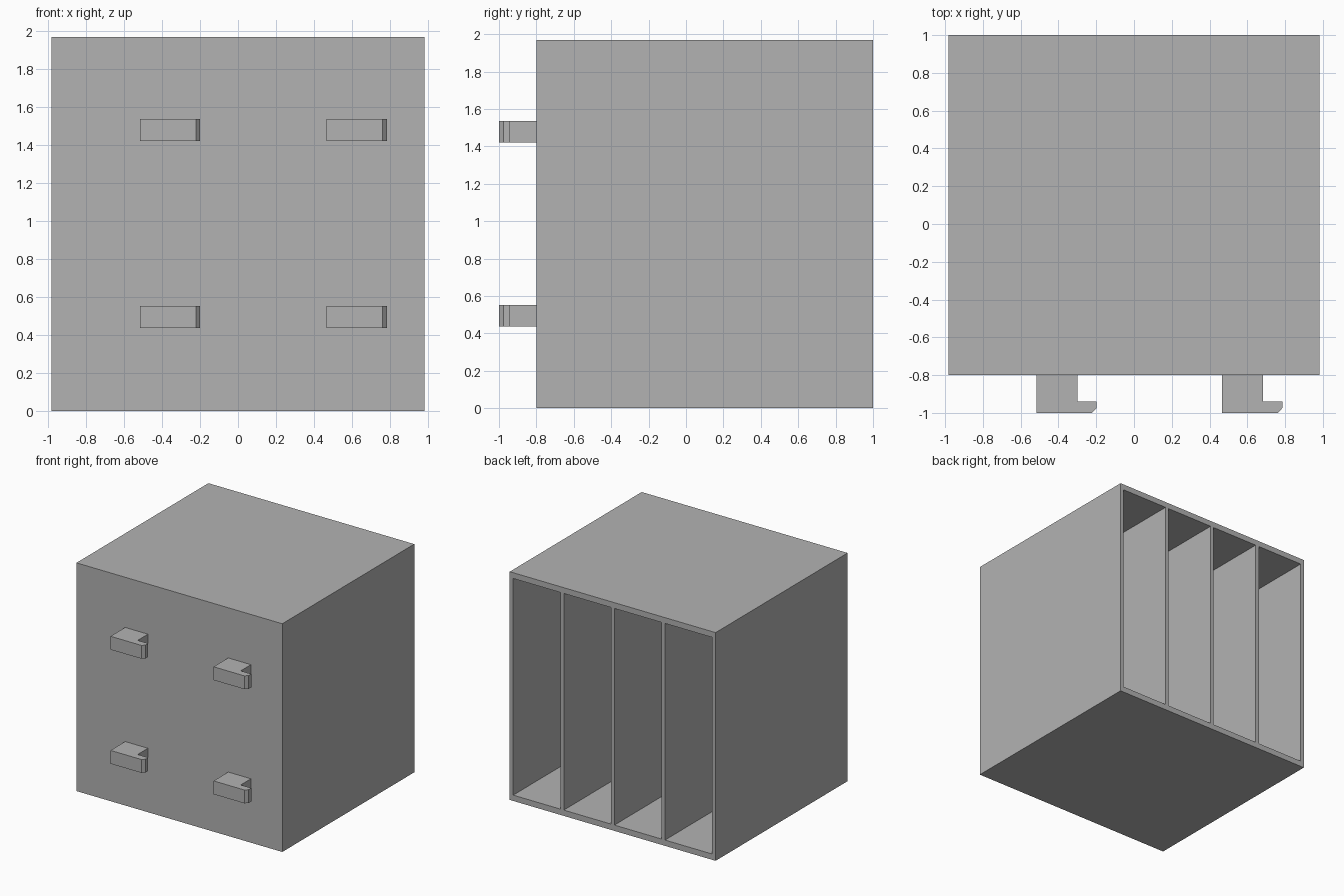
import bpy
import bmesh
from mathutils import Vector

if "Cube" in bpy.data.objects:
    bpy.data.objects.remove(bpy.data.objects["Cube"], do_unlink=True)

WIDTH, HEIGHT = 1.966, 1.97
FRONT, BACK = -0.8, 1.0
WALL, RAIL, FRONT_WALL = 0.033, 0.05, 0.05
SLOTS = 4
PITCH = (WIDTH - WALL) / SLOTS

grey = bpy.data.materials.new("light grey")
grey.use_nodes = True
COLOUR = (0.448, 0.448, 0.448, 1)
grey.diffuse_color = COLOUR
grey.node_tree.nodes["Principled BSDF"].inputs["Base Color"].default_value = COLOUR


def add_object(name, bm):
    bmesh.ops.recalc_face_normals(bm, faces=bm.faces[:])
    mesh = bpy.data.meshes.new(name)
    bm.to_mesh(mesh)
    bm.free()
    mesh.materials.append(grey)
    obj = bpy.data.objects.new(name, mesh)
    bpy.context.collection.objects.link(obj)
    return obj


def back_faces(bm):
    return [f for f in bm.faces if f.calc_center_median().y > BACK - 0.001]


def cut_back(bm, point, normal):
    faces = back_faces(bm)
    edges = {e for f in faces for e in f.edges}
    verts = {v for f in faces for v in f.verts}
    bmesh.ops.bisect_plane(bm, geom=faces + list(edges) + list(verts),
                           plane_co=point, plane_no=normal)


# Cabinet: a box whose back is divided into tall slots and pushed in
bm = bmesh.new()
bmesh.ops.create_cube(bm, size=1)
bmesh.ops.scale(bm, vec=(WIDTH, BACK - FRONT, HEIGHT), verts=bm.verts[:])
bmesh.ops.translate(bm, vec=(0, (BACK + FRONT) / 2, HEIGHT / 2), verts=bm.verts[:])
for i in range(SLOTS):
    left = -WIDTH / 2 + WALL + i * PITCH
    for x in (left, left + PITCH - WALL):
        cut_back(bm, Vector((x, 0, 0)), Vector((1, 0, 0)))
for z in (RAIL, HEIGHT - RAIL):
    cut_back(bm, Vector((0, 0, z)), Vector((0, 0, 1)))
openings = [f for f in back_faces(bm) if f.calc_area() > 0.3]
pushed = bmesh.ops.extrude_discrete_faces(bm, faces=openings)["faces"]
bmesh.ops.translate(bm, vec=(0, FRONT + FRONT_WALL - BACK, 0),
                    verts=list({v for f in pushed for v in f.verts}))
add_object("slotted_cabinet", bm)

# Hooks: an L profile with a chamfered tip, extruded upwards
PROFILE = [(0, 0.01), (0, -0.2), (0.295, -0.2), (0.318, -0.175),
           (0.318, -0.14), (0.217, -0.14), (0.217, 0.01)]
HOOK_HEIGHT = 0.115


def add_hook(name, x, z):
    bm = bmesh.new()
    base = bm.faces.new([bm.verts.new((px, py, 0)) for px, py in PROFILE])
    top = bmesh.ops.extrude_face_region(bm, geom=[base], use_keep_orig=True)["geom"]
    bmesh.ops.translate(bm, vec=(0, 0, HOOK_HEIGHT),
                        verts=[g for g in top if isinstance(g, bmesh.types.BMVert)])
    add_object(name, bm).location = (x, FRONT, z)


for side, x in (("right", -0.517), ("left", 0.467)):
    for level, z in (("lower", 0.437), ("upper", 1.422)):
        add_hook(f"{level}_{side}_hook", x, z)
